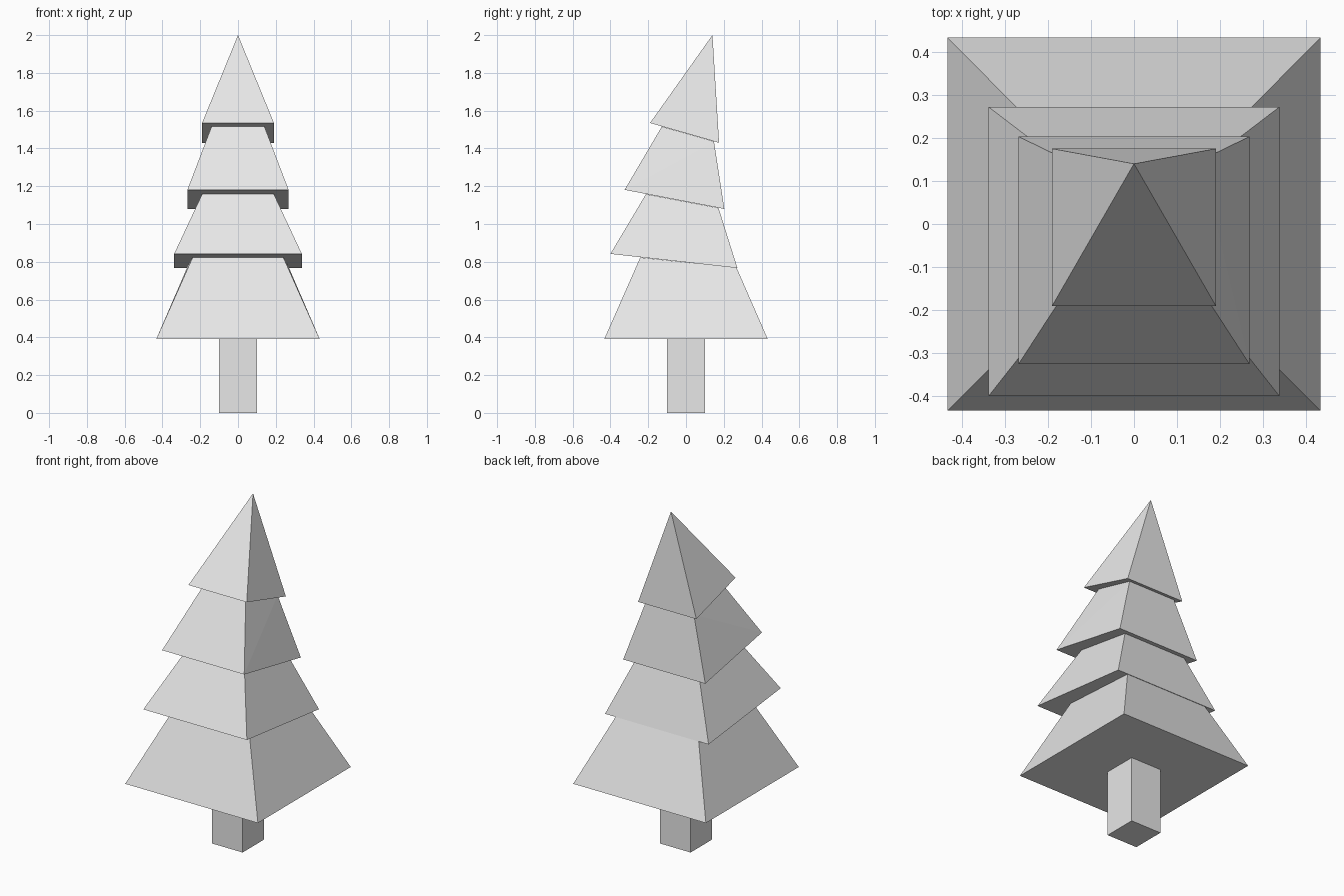
import bpy
import bmesh

cube = bpy.data.objects.get("Cube")
if cube:
    bpy.data.objects.remove(cube, do_unlink=True)

grey = bpy.data.materials.new("light_grey")
grey.use_nodes = True
grey.diffuse_color = (0.8, 0.8, 0.8, 1)
grey.node_tree.nodes["Principled BSDF"].inputs["Base Color"].default_value = (0.8, 0.8, 0.8, 1)


def ring(front, back):
    """Four corners from (half width, y, z) of the front and back edges."""
    (fx, fy, fz), (bx, by, bz) = front, back
    return [(-fx, fy, fz), (fx, fy, fz), (bx, by, bz), (-bx, by, bz)]


def loft(name, bottom, top):
    """Closed solid between a four-corner ring and another ring or a point."""
    bm = bmesh.new()
    for co in bottom + top:
        bm.verts.new(co)
    bmesh.ops.convex_hull(bm, input=bm.verts[:])
    bmesh.ops.dissolve_limit(bm, angle_limit=0.02, verts=bm.verts[:], edges=bm.edges[:])
    bmesh.ops.recalc_face_normals(bm, faces=bm.faces[:])
    mesh = bpy.data.meshes.new(name)
    bm.to_mesh(mesh)
    bm.free()
    mesh.materials.append(grey)
    obj = bpy.data.objects.new(name, mesh)
    bpy.context.collection.objects.link(obj)
    return obj


# Square trunk
loft("trunk", ring((0.1, -0.1, 0), (0.1, 0.1, 0)),
     ring((0.1, -0.1, 0.39), (0.1, 0.1, 0.39)))

# Stacked foliage tiers, each tilted further and leaning to the back
loft("foliage_bottom", ring((0.433, -0.433, 0.39), (0.433, 0.433, 0.39)),
     ring((0.24, -0.242, 0.823), (0.27, 0.268, 0.768)))
loft("foliage_lower_middle", ring((0.338, -0.4, 0.842), (0.338, 0.272, 0.767)),
     ring((0.19, -0.212, 1.158), (0.207, 0.172, 1.085)))
loft("foliage_upper_middle", ring((0.268, -0.325, 1.181), (0.268, 0.203, 1.08)),
     ring((0.14, -0.128, 1.516), (0.155, 0.148, 1.437)))
loft("foliage_top", ring((0.19, -0.19, 1.535), (0.19, 0.175, 1.43)),
     [(0, 0.14, 2.0)])
